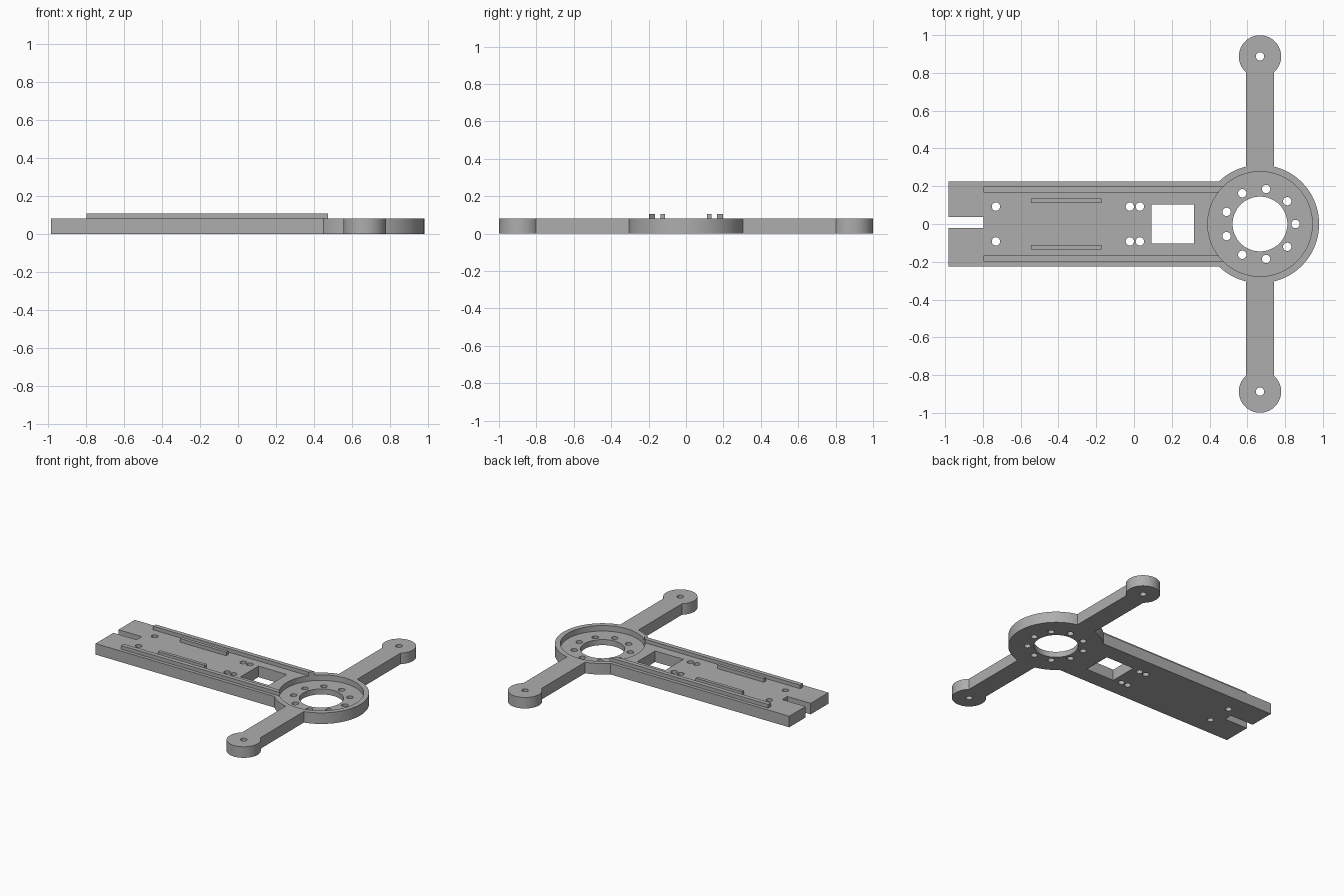
import bpy, math

if "Cube" in bpy.data.objects:
    bpy.data.objects.remove(bpy.data.objects["Cube"])

T = 0.08                      # plate thickness
RIB_TOP = 0.106
CX, ARM_Y = 0.667, 0.887      # ring centre and arm tip position

grey = bpy.data.materials.new("plain_grey")
grey.diffuse_color = (0.42, 0.42, 0.42, 1)
grey.use_nodes = True
grey.node_tree.nodes["Principled BSDF"].inputs["Base Color"].default_value = grey.diffuse_color


def box(name, x0, x1, y0, y1, z0, z1):
    bpy.ops.mesh.primitive_cube_add(
        size=1, location=((x0 + x1) / 2, (y0 + y1) / 2, (z0 + z1) / 2))
    ob = bpy.context.object
    ob.name = name
    ob.scale = (x1 - x0, y1 - y0, z1 - z0)
    bpy.ops.object.transform_apply(location=True, rotation=True, scale=True)
    return ob


def disc(name, x, y, r, z0, z1, sides=64):
    bpy.ops.mesh.primitive_cylinder_add(
        vertices=sides, radius=r, depth=z1 - z0, location=(x, y, (z0 + z1) / 2))
    ob = bpy.context.object
    ob.name = name
    bpy.ops.object.transform_apply(location=True, rotation=True, scale=True)
    return ob


def combine(body, other, operation):
    mod = body.modifiers.new(operation, 'BOOLEAN')
    mod.operation = operation
    mod.solver = 'EXACT'
    mod.object = other
    bpy.context.view_layer.objects.active = body
    bpy.ops.object.modifier_apply(modifier=mod.name)
    bpy.data.objects.remove(other, do_unlink=True)


# Long deck plate, ring and cross arms fused into one frame
frame = box("motor_mount_frame", -0.983, CX, -0.224, 0.224, 0, T)
combine(frame, box("cross_arm", CX - 0.073, CX + 0.073, -ARM_Y, ARM_Y, 0, T), 'UNION')
combine(frame, disc("ring", CX, 0, 0.313, 0, T, 96), 'UNION')
for s in (-1, 1):
    combine(frame, disc("arm_tip", CX, s * ARM_Y, 0.112, 0, T), 'UNION')

# Raised guide ribs on the deck
for s in (-1, 1):
    for name, x0, x1, yc, hw in (("long_rib", -0.797, 0.56, 0.183, 0.016),
                                 ("short_rib", -0.544, -0.172, 0.124, 0.012)):
        combine(frame, box(name, x0, x1, s * yc - hw, s * yc + hw, T - 0.02, RIB_TOP),
                'UNION')

# Ring recess, centre bore, square window and end slot
combine(frame, disc("recess", CX, 0, 0.277, 0.04, 0.2, 96), 'DIFFERENCE')
combine(frame, disc("bore", CX, 0, 0.145, -0.1, 0.2), 'DIFFERENCE')
combine(frame, box("window", 0.092, 0.318, -0.102, 0.102, -0.1, 0.2), 'DIFFERENCE')
combine(frame, box("end_slot", -1.1, -0.797, -0.021, 0.038, -0.1, 0.2), 'DIFFERENCE')

# Screw holes: arm tips, deck, and nine around the ring
holes = [(x, s * y) for s in (-1, 1)
         for x, y in ((CX, ARM_Y), (-0.731, 0.092), (-0.022, 0.092), (0.031, 0.092))]
holes += [(CX + 0.188 * math.cos(math.radians(40 * i)),
           0.188 * math.sin(math.radians(40 * i))) for i in range(9)]
for x, y in holes:
    combine(frame, disc("screw_hole", x, y, 0.022, -0.1, 0.2, 32), 'DIFFERENCE')

# Finish
frame.data.materials.clear()
frame.data.materials.append(grey)
for p in frame.data.polygons:
    p.material_index = 0
bpy.ops.object.select_all(action='DESELECT')
frame.select_set(True)
bpy.context.view_layer.objects.active = frame
bpy.ops.object.shade_smooth_by_angle(angle=math.radians(30))
